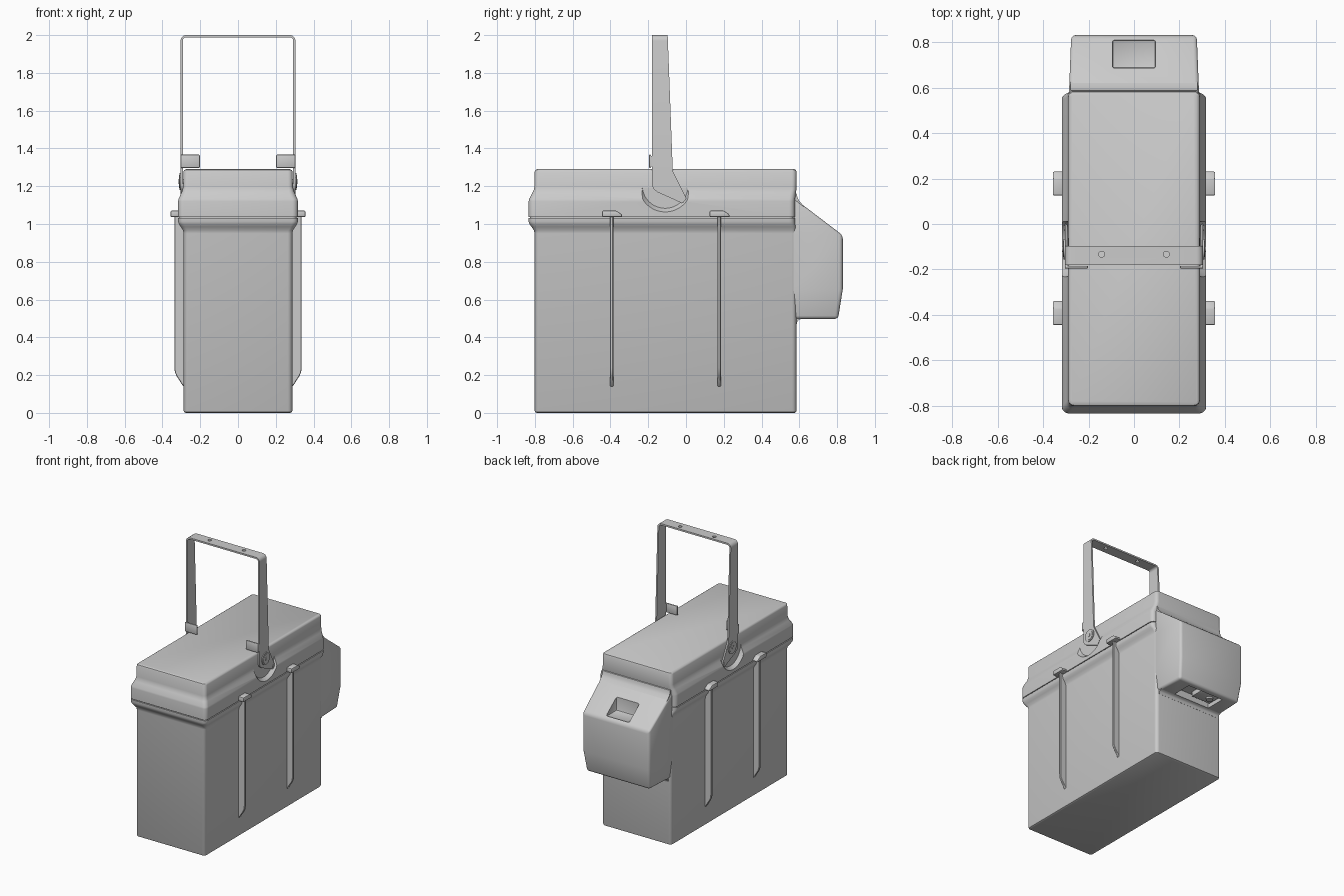
import bpy, bmesh
from math import sin, cos, pi, radians
from mathutils import Matrix

if "Cube" in bpy.data.objects:
    bpy.data.objects.remove(bpy.data.objects["Cube"])


def finish(name, bm):
    bmesh.ops.recalc_face_normals(bm, faces=bm.faces)
    me = bpy.data.meshes.new(name)
    bm.to_mesh(me)
    bm.free()
    ob = bpy.data.objects.new(name, me)
    bpy.context.collection.objects.link(ob)
    return ob


def loft(name, rings):
    """Skin equal-length rings of points and cap both ends."""
    bm = bmesh.new()
    rows = [[bm.verts.new(p) for p in r] for r in rings]
    n = len(rows[0])
    for a, b in zip(rows, rows[1:]):
        for i in range(n):
            bm.faces.new((a[i], a[(i + 1) % n], b[(i + 1) % n], b[i]))
    bm.faces.new(rows[0])
    bm.faces.new(rows[-1])
    return finish(name, bm)


def prism(name, pts, axis, a, b):
    """Extrude a (y,z) profile along x, or an (x,z) profile along y."""
    put = (lambda p, t: (t, p[0], p[1])) if axis == 'x' else (lambda p, t: (p[0], t, p[1]))
    return loft(name, [[put(p, a) for p in pts], [put(p, b) for p in pts]])


def box(name, x0, x1, y0, y1, z0, z1):
    return prism(name, [(y0, z0), (y1, z0), (y1, z1), (y0, z1)], 'x', x0, x1)


def cyl(name, c, axis, r1, r2, depth, seg=32):
    """Cylinder or cone centred at c; r2 is the radius at the positive end."""
    bm = bmesh.new()
    rot = Matrix.Rotation(pi / 2, 4, 'Y') if axis == 'x' else Matrix.Identity(4)
    bmesh.ops.create_cone(bm, cap_ends=True, segments=seg, radius1=r1, radius2=r2,
                          depth=depth, matrix=Matrix.Translation(c) @ rot)
    return finish(name, bm)


def bevel(ob, w, seg=2):
    m = ob.modifiers.new('bevel', 'BEVEL')
    m.width, m.segments, m.angle_limit = w, seg, radians(25)


cutters = []


def cut(ob, tool):
    tool.hide_render = True
    cutters.append(tool)
    m = ob.modifiers.new('cut', 'BOOLEAN')
    m.operation, m.solver, m.object = 'DIFFERENCE', 'EXACT', tool


def ring(z, w, y0, y1, r=0.025):
    """Rounded rectangle at height z."""
    pts = []
    for cx, cy, a0 in ((w - r, y1 - r, 0), (r - w, y1 - r, 90), (r - w, y0 + r, 180), (w - r, y0 + r, 270)):
        for k in range(6):
            a = radians(a0 + 18 * k)
            pts.append((cx + r * cos(a), cy + r * sin(a), z))
    return pts


# Main case with flared rim and a tongue that closes the lid seam
loft('case_body', [
    ring(0, .276, -.790, .575, .015), ring(.004, .284, -.798, .582, .02), ring(.012, .288, -.802, .585),
    ring(.95, .288, -.802, .585), ring(.966, .291, -.805, .584), ring(.985, .303, -.818, .581),
    ring(1.0, .313, -.829, .578, .03), ring(1.012, .317, -.833, .576, .03),
    ring(1.032, .317, -.833, .576, .03), ring(1.032, .309, -.825, .568), ring(1.045, .309, -.825, .568)])

# Lid: wide band stepping in to a narrower top
lid = loft('case_lid', [
    ring(1.038, .317, -.833, .576, .03), ring(1.12, .317, -.833, .576, .03), ring(1.132, .315, -.831, .577, .03),
    ring(1.165, .300, -.813, .582, .03), ring(1.18, .294, -.806, .584), ring(1.20, .290, -.802, .585),
    ring(1.278, .289, -.801, .585), ring(1.286, .284, -.797, .581, .02), ring(1.29, .276, -.789, .573, .015)])

# Rear housing, tapered towards its outer end and bottom
bm = bmesh.new()
rows = []
for yi, zi, wi, yo, zo, wo in ((.55, .945, .287, .83, .94, .276), (.55, .655, .287, .83, .655, .276),
                               (.55, .497, .275, .805, .497, .262)):
    rows.append([bm.verts.new(p) for p in ((-wi, yi, zi), (-wo, yo, zo), (wo, yo, zo), (wi, yi, zi))])
ridge = [bm.verts.new((s * .287, .55, 1.153)) for s in (-1, 1)]
for a, b in zip(rows, rows[1:]):
    for i in range(4):
        j = (i + 1) % 4
        bm.faces.new((a[i], a[j], b[j], b[i]))
t = rows[0]
bm.faces.new(rows[-1])
bm.faces.new((t[1], t[2], ridge[1], ridge[0]))
bm.faces.new((t[0], t[1], ridge[0]))
bm.faces.new((t[3], t[2], ridge[1]))
bm.faces.new((t[0], t[3], ridge[1], ridge[0]))
housing = finish('rear_housing', bm)
bevel(housing, .018, 3)
pocket = box('pocket_cutter', -.095, .095, .685, .81, .95, 1.2)
bevel(pocket, .01)
cut(housing, pocket)
cut(housing, box('underside_cutter', -.15, .15, .615, .765, .4, .55))

# Blends where the housing meets the case
prism('housing_top_blend', [(.57, 1.17), (.586, 1.16), (.59, 1.14), (.60, 1.121), (.625, 1.094), (.57, 1.09)],
      'x', -.28, .28)
prism('housing_bottom_blend', [(.57, .47), (.586, .47), (.590, .486), (.598, .494), (.614, .498), (.57, .51)],
      'x', -.265, .265)

# Socket inside the underside recess
bevel(box('socket_plate', -.14, .02, .64, .75, .515, .56), .006)
cyl('socket_ring', (-.09, .70, .512), 'z', .025, .025, .02, 24)

# Handle bar: U-shaped strip tapering upwards
def strip(x, z, xi, zi):
    f = lambda h: -.07 - .027 * (h - 1.28) / .72
    return [(x, -.18, z), (x, f(z), z), (xi, f(zi), zi), (xi, -.18, zi)]


half = [(.304, 1.28, .292, 1.28), (.304, 1.97, .292, 1.97)]
for k in range(1, 7):
    a = k * pi / 12
    half.append((.274 + .03 * cos(a), 1.97 + .03 * sin(a), .274 + .018 * cos(a), 1.97 + .018 * sin(a)))
bar = loft('handle_bar', [strip(*p) for p in half] +
           [strip(-p[0], p[1], -p[2], p[3]) for p in reversed(half)])
for x in (-.142, .142):
    cut(bar, cyl('hole_cutter', (x, -.133, 1.99), 'z', .013, .013, .1, 20))

for s, side in ((1, 'right'), (-1, 'left')):
    # Round relief in the lid around the handle pivot
    r1, r2 = (.122, .152) if s > 0 else (.152, .122)
    cut(lid, cyl('relief_cutter', (s * .3115, -.11, 1.205), 'x', r1, r2, .041, 48))

    # Pivot plate with bolt, washer and small pin
    plate = [(-.18, 1.29), (-.07, 1.29), (-.068, 1.275), (-.002, 1.145), (0, 1.128), (-.008, 1.115),
             (-.025, 1.112), (-.15, 1.168), (-.172, 1.185), (-.18, 1.205)]
    prism('pivot_plate_' + side, plate, 'x', s * .292, s * .304)
    cyl('pivot_washer_' + side, (s * .303, -.11, 1.225), 'x', .045, .045, .014)
    cyl('pivot_collar_' + side, (s * .305, -.11, 1.225), 'x', .035, .035, .014)
    cyl('pivot_bolt_' + side, (s * .300, -.11, 1.225), 'x', .013, .013, .032, 20)
    cyl('lock_pin_' + side, (s * .300, -.018, 1.135), 'x', .011, .011, .016, 16)

    # Folded stop tab on the handle leg
    bevel(box('stop_tab_' + side, s * .202, s * .304, -.196, -.184, 1.297, 1.367), .005)
    box('tab_bridge_' + side, s * .292, s * .304, -.19, -.17, 1.305, 1.36)

    # Vertical ribs, each topped by a lid clip
    for y, place in ((-.394, 'front'), (.175, 'rear')):
        rib = prism(f'rib_{place}_{side}', [(s * x, z) for x, z in
                    ((.27, .14), (.290, .14), (.325, .195), (.334, .215), (.337, .24), (.337, 1.04), (.27, 1.04))],
                    'y', y - .009, y + .009)
        bevel(rib, .003, 1)
        clip = prism(f'clip_{place}_{side}', [(y + a, z) for a, z in
                     ((-.05, 1.037), (-.05, 1.071), (.025, 1.071), (.055, 1.05), (.055, 1.037))],
                     'x', s * .30, s * .357)
        bevel(clip, .006)

# Bake modifiers, drop the cutters and smooth the rounded surfaces
bpy.ops.object.select_all(action='SELECT')
bpy.context.view_layer.objects.active = lid
bpy.ops.object.convert(target='MESH')
for c in cutters:
    bpy.data.objects.remove(c)
bpy.ops.object.select_all(action='SELECT')
bpy.context.view_layer.objects.active = lid
bpy.ops.object.shade_smooth_by_angle(angle=radians(35))
